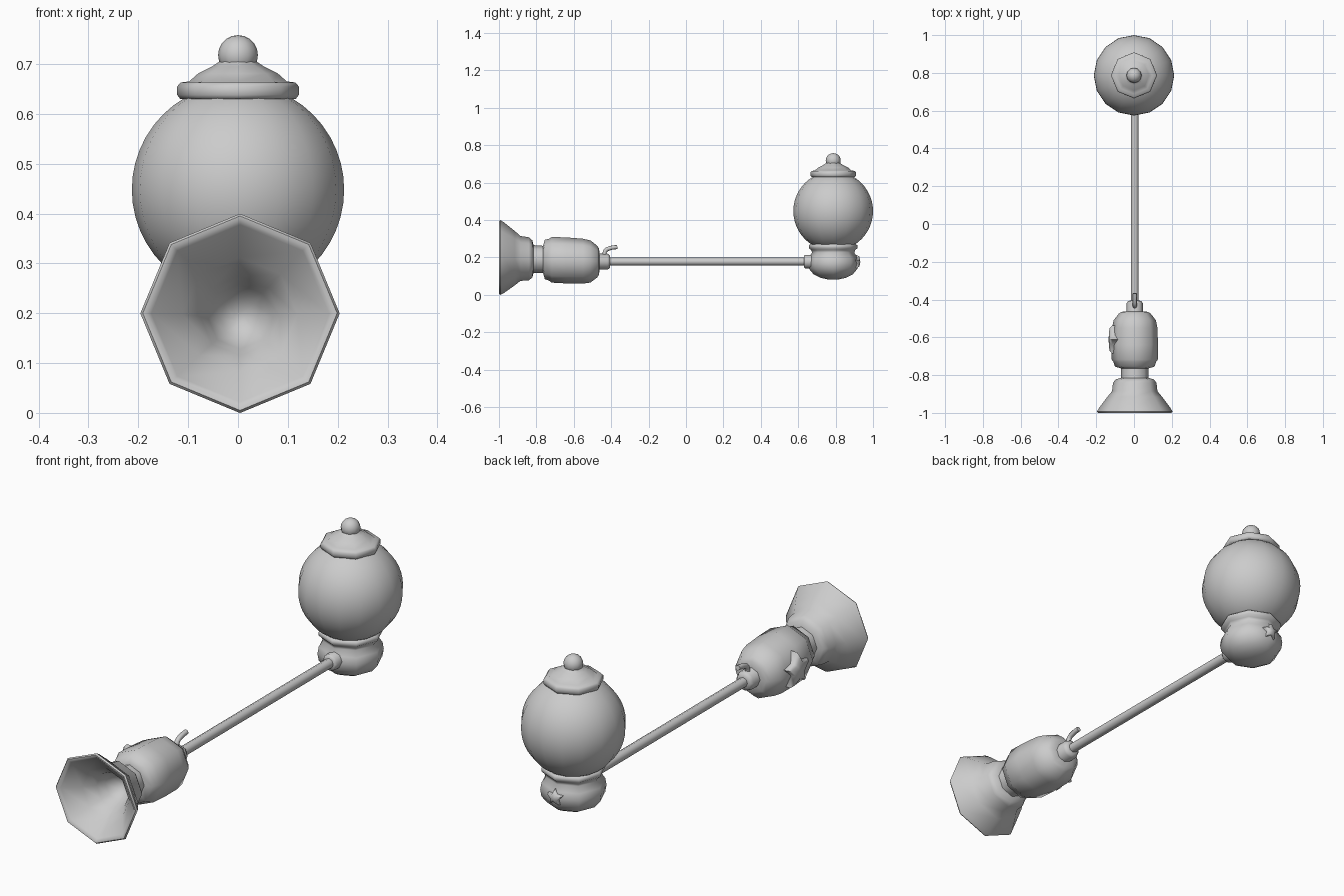
import bpy, math
from mathutils import Vector, Matrix

if "Cube" in bpy.data.objects:
    bpy.data.objects.remove(bpy.data.objects["Cube"])

grey = bpy.data.materials.new("plain_grey")
grey.use_nodes = True
COLOR = (0.6, 0.6, 0.6, 1)
grey.diffuse_color = COLOR
grey.node_tree.nodes["Principled BSDF"].inputs["Base Color"].default_value = COLOR


def finish(obj, angle=60):
    obj.data.materials.append(grey)
    bpy.ops.object.select_all(action="DESELECT")
    obj.select_set(True)
    bpy.context.view_layer.objects.active = obj
    bpy.ops.object.shade_smooth_by_angle(angle=math.radians(angle))
    return obj


def add_mesh(name, verts, faces, angle=60):
    mesh = bpy.data.meshes.new(name)
    mesh.from_pydata(verts, [], faces)
    mesh.update()
    obj = bpy.data.objects.new(name, mesh)
    bpy.context.collection.objects.link(obj)
    return finish(obj, angle)


def lathe(name, profile, place, sides=8):
    """Spin (radius, height) pairs; place maps local x, y, height to the model."""
    verts, faces = [], []
    for r, h in profile:
        for i in range(sides):
            a = math.tau * i / sides
            verts.append(place(r * math.cos(a), r * math.sin(a), h))
    for k in range(len(profile) - 1):
        for i in range(sides):
            j = (i + 1) % sides
            a, b = k * sides, (k + 1) * sides
            faces.append((a + i, a + j, b + j, b + i))
    last = (len(profile) - 1) * sides
    faces.append(tuple(reversed(range(sides))))
    faces.append(tuple(range(last, last + sides)))
    return add_mesh(name, verts, faces)


def upright(x, y, h):
    return (x, BACK + y, h)


def lengthwise(x, y, h):
    # The horn axis drops slightly toward the rod
    axis = 0.2 - 0.022 * min(1, (h + 1) / 0.5)
    return (0.004 - x, h, axis + y)


def ball(name, z, radius, segments, rings):
    bpy.ops.mesh.primitive_uv_sphere_add(segments=segments, ring_count=rings,
                                         radius=radius, location=(0, BACK, z))
    obj = bpy.context.object
    obj.name = name
    return finish(obj)


def star(name, center, normal, radius, depth):
    """Puffy five-pointed star facing along normal."""
    n = Vector(normal)
    up = Vector((0, 0, 1))
    side = up.cross(n)
    frame = Matrix((side, up, n)).transposed()
    verts, faces = [], []
    for scale, h in ((1, 0), (1, 0.6 * depth), (0.8, 0.9 * depth)):
        for i in range(10):
            a = math.pi / 2 + math.tau * i / 10
            r = radius * scale * (1 if i % 2 == 0 else 0.55)
            verts.append(Vector(center) + frame @ Vector((r * math.cos(a), r * math.sin(a), h)))
    verts.append(Vector(center) + n * depth)
    for i in range(10):
        j = (i + 1) % 10
        for k in (0, 10):
            faces.append((k + i, k + j, k + 10 + j, k + 10 + i))
        faces.append((20 + i, 20 + j, 30))
    faces.append(tuple(reversed(range(10))))
    return add_mesh(name, verts, faces)


BACK = 0.787

# Globe, its stepped lid and the knob
ball("globe", 0.448, 0.213, 16, 24)
lathe("lid", [(0.1, 0.628), (0.116, 0.63), (0.122, 0.638), (0.122, 0.655), (0.115, 0.663),
              (0.098, 0.665), (0.08, 0.681), (0.052, 0.695), (0.037, 0.705),
              (0.03, 0.715)], upright)
ball("lid_knob", 0.718, 0.04, 12, 10)

# Base cup under the globe
lathe("base_cup", [(0.03, 0.083), (0.07, 0.092), (0.105, 0.11), (0.13, 0.14), (0.135, 0.17),
                   (0.13, 0.2), (0.113, 0.226), (0.118, 0.24), (0.13, 0.25),
                   (0.13, 0.265), (0.12, 0.272), (0.09, 0.272)], upright)

# Rod and its collars
lathe("rod", [(0.021, -0.45), (0.021, 0.7)], lengthwise)
lathe("base_collar", [(0.03, 0.63), (0.036, 0.637), (0.036, 0.7)], lengthwise)
lathe("grip_collar", [(0.05, -0.48), (0.043, -0.465), (0.043, -0.42), (0.035, -0.408),
                      (0.02, -0.405)], lengthwise)

# Flared horn with a hollow mouth, starting inside the throat
lathe("horn", [(0.012, -0.79), (0.04, -0.805), (0.065, -0.84), (0.08, -0.88), (0.115, -0.93),
               (0.178, -0.99), (0.187, -0.999), (0.195, -1.0), (0.2, -0.993),
               (0.19, -0.975), (0.145, -0.915), (0.12, -0.885), (0.115, -0.84),
               (0.1, -0.822), (0.074, -0.815), (0.072, -0.74)], lengthwise)

# Grip body
lathe("grip_body", [(0.07, -0.765), (0.105, -0.755), (0.113, -0.73), (0.122, -0.718),
                    (0.123, -0.64), (0.12, -0.55), (0.112, -0.51), (0.085, -0.475),
                    (0.07, -0.465), (0.04, -0.462)], lengthwise)

# Bent trigger
curve = bpy.data.curves.new("trigger", "CURVE")
curve.dimensions = "3D"
curve.bevel_depth = 0.011
curve.bevel_resolution = 2
curve.use_fill_caps = True
spline = curve.splines.new("BEZIER")
path = [(-0.437, 0.2), (-0.43, 0.237), (-0.405, 0.25), (-0.367, 0.256)]
spline.bezier_points.add(len(path) - 1)
for p, (y, z) in zip(spline.bezier_points, path):
    p.co = (0.004, y, z)
    p.handle_left_type = p.handle_right_type = "AUTO"
spline.resolution_u = 4
trigger = bpy.data.objects.new("trigger", curve)
bpy.context.collection.objects.link(trigger)
bpy.context.view_layer.objects.active = trigger
trigger.select_set(True)
curve.materials.append(grey)

# Star ornaments on the grip and the base
star("grip_star", (-0.085, -0.612, 0.185), (-1, 0, 0), 0.078, 0.05)
star("base_star", (0, BACK + 0.1, 0.175), (0, 1, 0), 0.037, 0.045)
